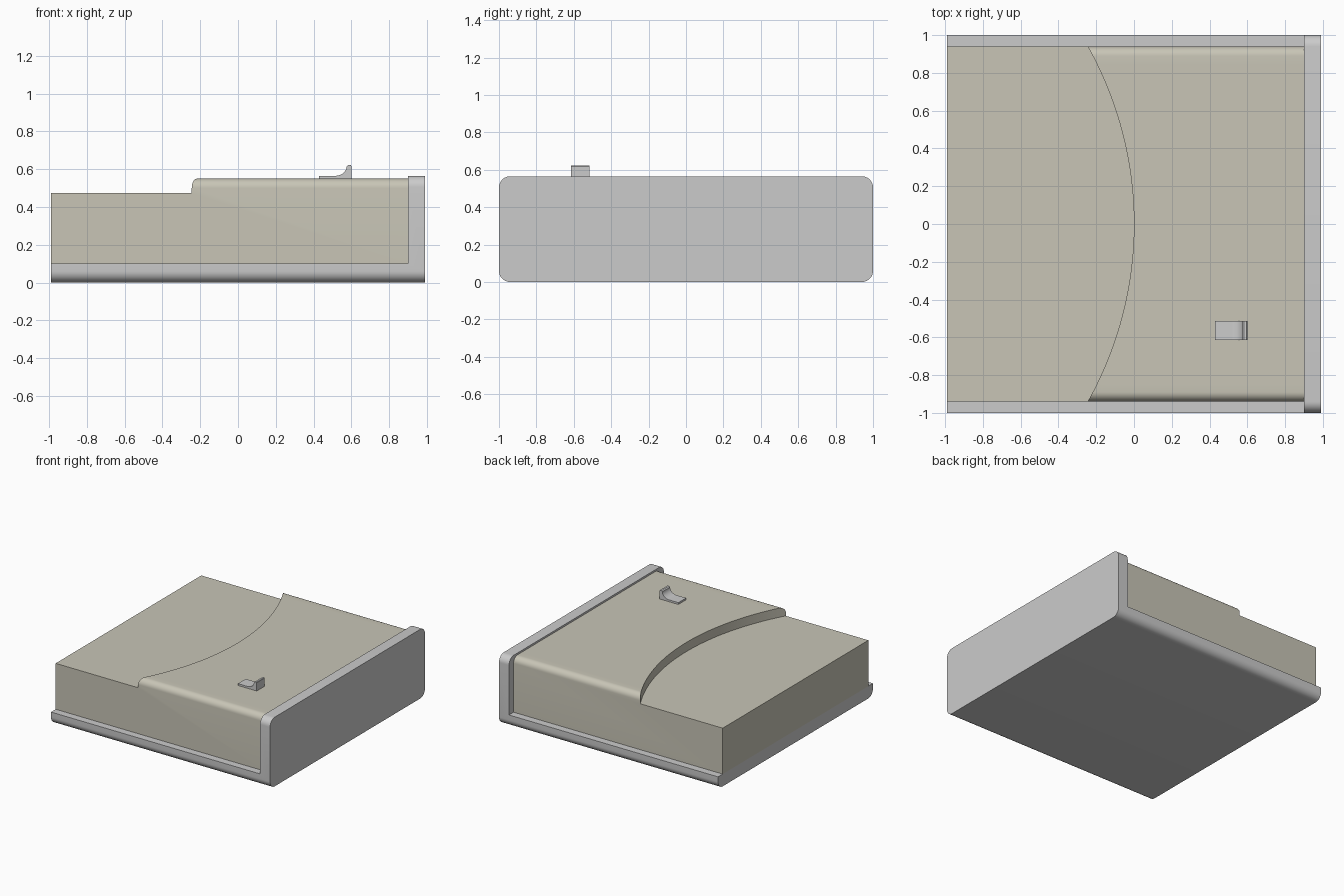
import bpy, bmesh, math

if "Cube" in bpy.data.objects:
    bpy.data.objects.remove(bpy.data.objects["Cube"])

BODY_Y = 0.94      # half width of the body
FILLET = 0.05      # rounding of the raised lid's long edges
ARC_R = 1.926      # radius of the curved step


def loft(name, sections, angle=30, edge_round=None, material=None):
    """Skin equal-length closed sections, cap the ends, optionally round edges."""
    bm = bmesh.new()
    rings = [[bm.verts.new(p) for p in s] for s in sections]
    for a, b in zip(rings, rings[1:]):
        for i in range(len(a)):
            j = (i + 1) % len(a)
            bm.faces.new((a[i], a[j], b[j], b[i]))
    bm.faces.new(rings[0])
    bm.faces.new(rings[-1][::-1])
    bmesh.ops.recalc_face_normals(bm, faces=bm.faces)
    if edge_round:
        radius, pick = edge_round
        edges = [e for e in bm.edges if pick(*(v.co for v in e.verts))]
        bmesh.ops.bevel(bm, geom=edges, offset=radius, segments=10,
                        profile=0.5, affect='EDGES')
    mesh = bpy.data.meshes.new(name)
    bm.to_mesh(mesh)
    bm.free()
    obj = bpy.data.objects.new(name, mesh)
    bpy.context.collection.objects.link(obj)
    if material:
        mesh.materials.append(material)
    bpy.ops.object.select_all(action='DESELECT')
    obj.select_set(True)
    bpy.context.view_layer.objects.active = obj
    bpy.ops.object.shade_smooth_by_angle(angle=math.radians(angle))
    return obj


def extrude_y(profile, y0, y1):
    return [[(x, y, z) for x, z in profile] for y in (y0, y1)]


# Grey case: L-shaped tray and end plate, long edges rounded
TOP = 0.565


def long_case_edge(a, b):
    along_x = abs(a.y - b.y) < 1e-5 and abs(a.z - b.z) < 1e-5
    return along_x and (a.z < 1e-4 or a.z > TOP - 1e-4)


case_profile = [(-0.99, 0), (0.99, 0), (0.99, TOP), (0.9, TOP), (0.9, 0.1), (-0.99, 0.1)]
loft("case", extrude_y(case_profile, -1, 1), edge_round=(0.06, long_case_edge))

# Beige body: low deck, curved step and raised lid, lofted across the width
beige = bpy.data.materials.new("beige")
beige.diffuse_color = (0.58, 0.56, 0.47, 1)
beige.use_nodes = True
beige.node_tree.nodes["Principled BSDF"].inputs["Base Color"].default_value = beige.diffuse_color

flat_y = BODY_Y - FILLET
right = []
for i in range(9):
    a = math.radians(90) * i / 8
    right.append((flat_y + FILLET * math.sin(a), 0.55 - FILLET * (1 - math.cos(a))))
left = [(-y, z) for y, z in reversed(right)]
middle = [(-flat_y + 2 * flat_y * i / 40, 0.55) for i in range(1, 40)]

body_sections = []
for y, z in left + middle + right:
    step = math.sqrt(ARC_R ** 2 - y ** 2) - ARC_R
    body_sections.append([(-0.99, y, 0.1), (0.9, y, 0.1), (0.9, y, z),
                          (step, y, z), (step, y, 0.475), (-0.99, y, 0.475)])
loft("body", body_sections, material=beige)

# Thumb catch: thin foot sweeping up to a small lip
catch_profile = [(0.43, 0.548), (0.6, 0.548), (0.6, 0.618), (0.597, 0.622), (0.583, 0.622)]
for i in range(9):
    a = math.radians(90) * i / 8
    catch_profile.append((0.515 + 0.06 * math.cos(a), 0.615 - 0.05 * math.sin(a)))
catch_profile.append((0.43, 0.565))
loft("thumb_catch", extrude_y(catch_profile, -0.615, -0.515))
